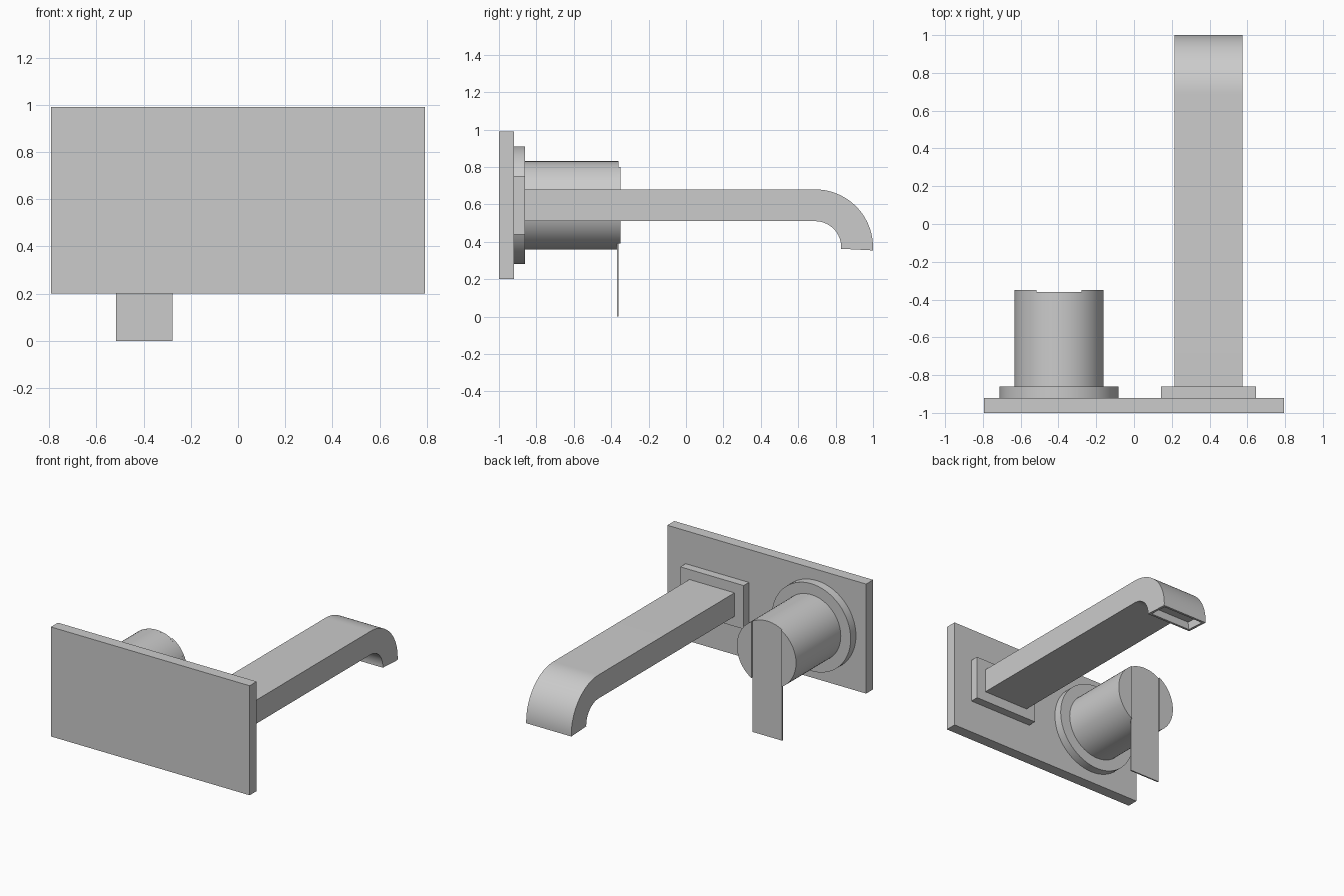
import bpy
import bmesh
from math import sin, cos, asin, pi, radians
from mathutils import Vector

if "Cube" in bpy.data.objects:
    bpy.data.objects.remove(bpy.data.objects["Cube"])

metal = bpy.data.materials.new("brushed grey metal")
metal.use_nodes = True
GREY = (0.6, 0.6, 0.6, 1)
metal.diffuse_color = GREY
metal.node_tree.nodes["Principled BSDF"].inputs["Base Color"].default_value = GREY


def prism(name, outline, offset, finish=None):
    """Solid made by sweeping a flat outline along an offset."""
    bm = bmesh.new()
    base = bm.faces.new([bm.verts.new(p) for p in outline])
    ext = bmesh.ops.extrude_face_region(bm, geom=[base], use_keep_orig=True)
    moved = [v for v in ext["geom"] if isinstance(v, bmesh.types.BMVert)]
    bmesh.ops.translate(bm, verts=moved, vec=Vector(offset))
    bmesh.ops.recalc_face_normals(bm, faces=bm.faces)
    if finish:
        finish(bm)
    mesh = bpy.data.meshes.new(name)
    bm.to_mesh(mesh)
    bm.free()
    mesh.materials.append(metal)
    obj = bpy.data.objects.new(name, mesh)
    bpy.context.collection.objects.link(obj)
    bpy.context.view_layer.objects.active = obj
    obj.select_set(True)
    bpy.ops.object.shade_smooth_by_angle(angle=radians(30))
    obj.select_set(False)
    return obj


def block(name, x0, x1, y0, y1, z0, z1):
    outline = [(x0, y0, z0), (x1, y0, z0), (x1, y0, z1), (x0, y0, z1)]
    return prism(name, outline, (0, y1 - y0, 0))


CX, CZ = -0.397, 0.595   # handle axis


def arc(radius, y, start, end, steps):
    return [(CX + radius * cos(start + (end - start) * i / steps), y,
             CZ + radius * sin(start + (end - start) * i / steps))
            for i in range(steps + 1)]


def disc(name, radius, y0, y1):
    return prism(name, arc(radius, y0, 0, 2 * pi, 64)[:-1], (0, y1 - y0, 0))


# Wall plate and the two collars
block("wall_plate", -0.793, 0.793, -1, -0.92, 0.2, 0.99)
block("spout_collar", 0.142, 0.647, -0.92, -0.86, 0.438, 0.752)
disc("handle_collar", 0.315, -0.92, -0.86)

# Handle barrel, lever and the raised cheeks beside the lever
R, HALF = 0.236, 0.119
disc("handle_barrel", R, -0.86, -0.37)
edge = pi / 2 - asin(HALF / R)
lever = arc(R, -0.37, edge, pi - edge, 20)
lever += [(CX - HALF, -0.37, 0), (CX + HALF, -0.37, 0)]
prism("lever", lever, (0, 0.01, 0))
for name, turn in (("left_cheek", 0), ("right_cheek", pi)):
    prism(name, arc(R, -0.37, turn - edge, turn + edge, 32), (0, 0.02, 0))


# Spout with a curved end and a recessed outlet
def hollow_outlet(bm):
    outlet = min((f for f in bm.faces if abs(f.normal.z) > 0.9),
                 key=lambda f: f.calc_center_median().z)
    bmesh.ops.inset_region(bm, faces=[outlet], thickness=0.025)
    pocket = bmesh.ops.extrude_face_region(bm, geom=[outlet])
    verts = [v for v in pocket["geom"] if isinstance(v, bmesh.types.BMVert)]
    bmesh.ops.translate(bm, verts=verts, vec=(0, -0.008, 0.06))
    if outlet.is_valid:
        bmesh.ops.delete(bm, geom=[outlet], context="FACES_ONLY")


def bend(radius, steps=24):
    sweep = radians(93)
    return [(0.215, 0.69 + radius * sin(sweep * i / steps),
             0.37 + radius * cos(sweep * i / steps)) for i in range(steps + 1)]


profile = [(0.215, -0.86, 0.68)] + bend(0.31) + bend(0.14)[::-1]
profile.append((0.215, -0.86, 0.51))
prism("spout", profile, (0.36, 0, 0), hollow_outlet)
